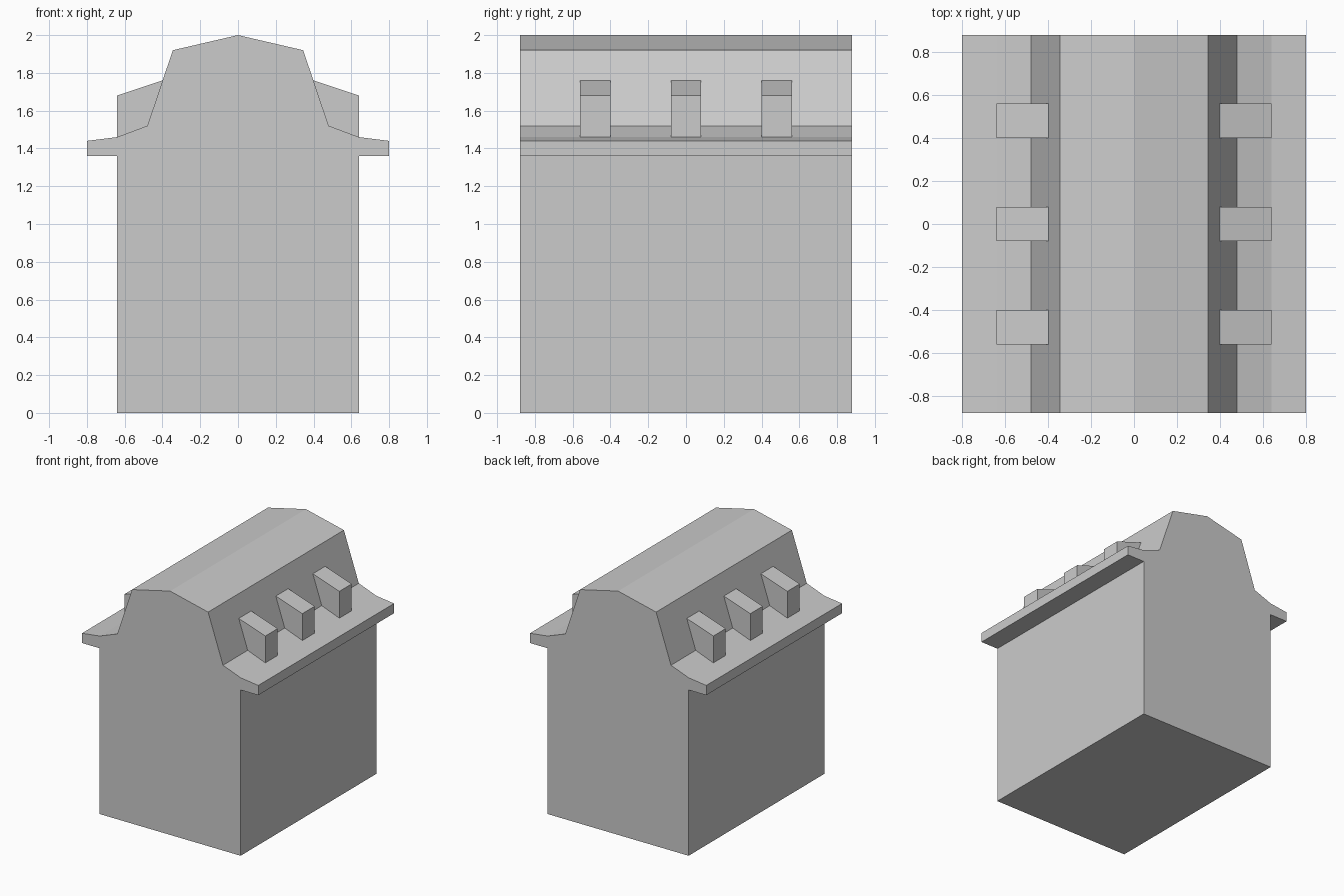
import bpy

if "Cube" in bpy.data.objects:
    bpy.data.objects.remove(bpy.data.objects["Cube"])


def prism(name, profile, y0, y1, skip=()):
    """Extrude a counter-clockwise (x, z) profile along y, leaving out the skipped sides."""
    n = len(profile)
    verts = [(x, y, z) for y in (y0, y1) for x, z in profile]
    faces = [list(range(n)), list(range(2 * n - 1, n - 1, -1))]
    for i in range(n):
        if i not in skip:
            j = (i + 1) % n
            faces.append([i, i + n, j + n, j])
    mesh = bpy.data.meshes.new(name)
    mesh.from_pydata(verts, [], faces)
    mesh.update()
    obj = bpy.data.objects.new(name, mesh)
    bpy.context.collection.objects.link(obj)
    return obj


# House body: walls, flared eaves and gambrel roof in one outline
half = [(0.64, 0), (0.64, 1.36), (0.80, 1.36), (0.80, 1.44),
        (0.64, 1.46), (0.48, 1.52), (0.345, 1.92)]
outline = half + [(0, 2.0)] + [(-x, z) for x, z in reversed(half)]
prism("house_body", outline, -0.88, 0.88)

# Dormers: three per side, open where they meet the roof
dormer = [(0.48, 1.52), (0.64, 1.46), (0.64, 1.68), (0.399, 1.76)]
for k, y in enumerate((-0.48, 0, 0.48), 1):
    prism(f"dormer_right_{k}", dormer, y - 0.08, y + 0.08, skip=(0, 3))
    mirrored = [(-x, z) for x, z in reversed(dormer)]
    prism(f"dormer_left_{k}", mirrored, y - 0.08, y + 0.08, skip=(2, 3))
